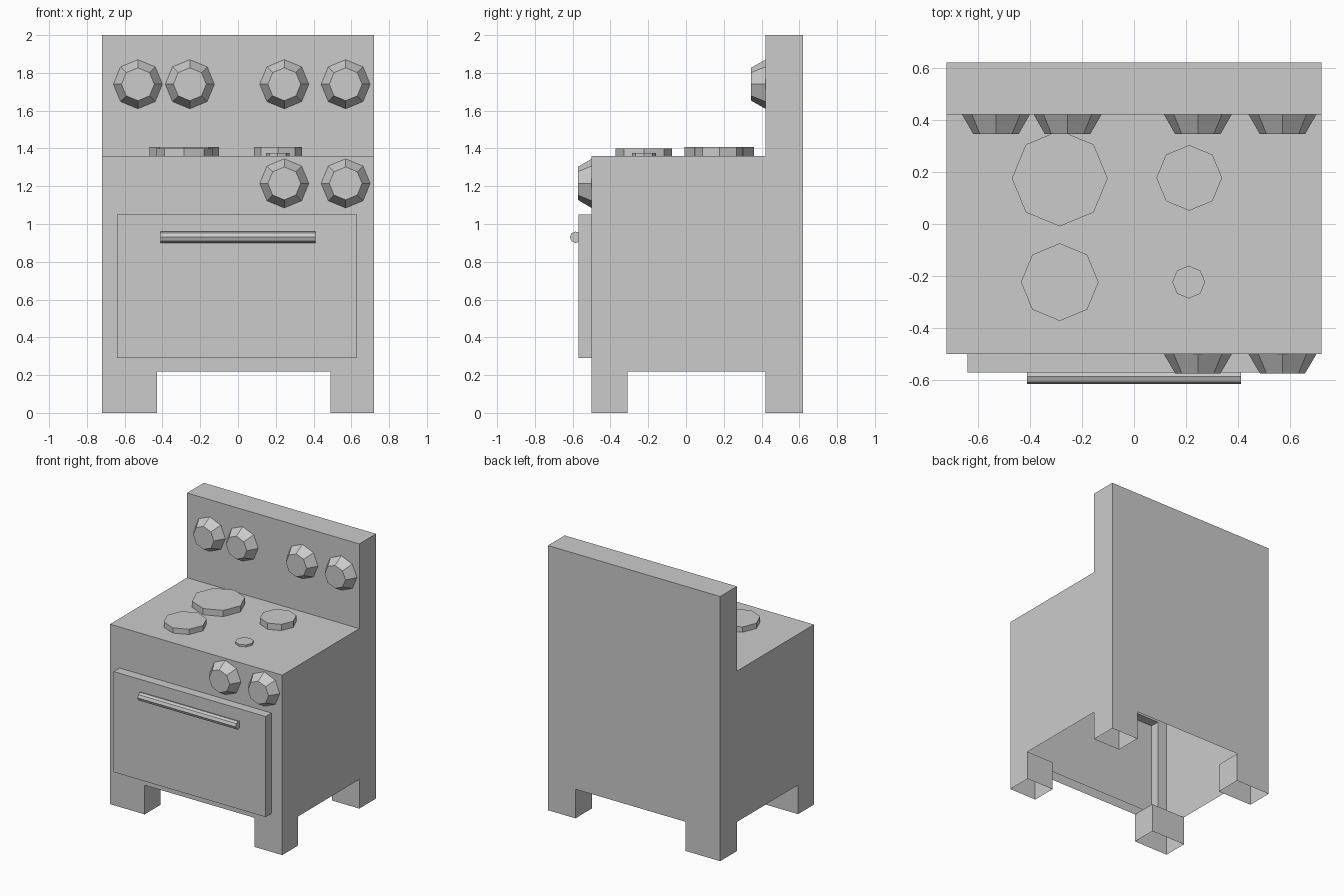
import bpy, bmesh, math
from mathutils import Matrix, Vector

if "Cube" in bpy.data.objects:
    bpy.data.objects.remove(bpy.data.objects["Cube"])


def add_object(name, bm):
    me = bpy.data.meshes.new(name)
    bm.to_mesh(me)
    bm.free()
    ob = bpy.data.objects.new(name, me)
    bpy.context.collection.objects.link(ob)
    return ob


def prism(name, profile, x0, x1):
    """Extrude a (y, z) profile along x."""
    bm = bmesh.new()
    face = bm.faces.new([bm.verts.new((x0, y, z)) for y, z in profile])
    ext = bmesh.ops.extrude_face_region(bm, geom=[face])
    moved = [v for v in ext["geom"] if isinstance(v, bmesh.types.BMVert)]
    bmesh.ops.translate(bm, verts=moved, vec=(x1 - x0, 0, 0))
    bmesh.ops.recalc_face_normals(bm, faces=bm.faces)
    return add_object(name, bm)


def box(name, x0, x1, y0, y1, z0, z1):
    return prism(name, [(y0, z0), (y1, z0), (y1, z1), (y0, z1)], x0, x1)


def octagon_cap(name, loc, r_base, r_top, height, forward=False):
    """Eight-sided disc without its hidden base, facing up or forward."""
    bm = bmesh.new()
    bmesh.ops.create_cone(bm, cap_ends=True, segments=8, radius1=r_base,
                          radius2=r_top, depth=height)
    base = [f for f in bm.faces if f.normal.z < -0.9]
    bmesh.ops.delete(bm, geom=base, context='FACES_ONLY')
    bmesh.ops.translate(bm, verts=bm.verts, vec=(0, 0, height / 2))
    turn = Matrix.Rotation(math.pi / 2 if forward else 0, 4, 'X')
    bmesh.ops.transform(bm, matrix=Matrix.Translation(loc) @ turn, verts=bm.verts)
    return add_object(name, bm)


# Body with tall back panel, raised door, and notches that leave four legs
body = prism("stove_body", [(-.50, 0), (.62, 0), (.62, 2), (.42, 2),
                            (.42, 1.36), (-.50, 1.36)], -.72, .72)
tools = [
    (box("door_block", -.64, .63, -.57, -.40, .29, 1.05), 'UNION'),
    (box("front_notch", -.43, .49, -1, 1, -1, .22), 'DIFFERENCE'),
    (box("side_notch", -1, 1, -.31, .42, -1, .22), 'DIFFERENCE'),
]
for tool, operation in tools:
    tool.hide_render = True
    mod = body.modifiers.new(tool.name, 'BOOLEAN')
    mod.object = tool
    mod.operation = operation
    mod.solver = 'EXACT'
bpy.context.view_layer.update()
graph = bpy.context.evaluated_depsgraph_get()
bm = bmesh.new()
bm.from_mesh(bpy.data.meshes.new_from_object(body.evaluated_get(graph)))
body.modifiers.clear()
for tool, _ in tools:
    bpy.data.objects.remove(tool)

# The shell is hollow and open underneath, including the legs
bm.normal_update()
under = [f for f in bm.faces
         if f.normal.z < -0.9 and f.calc_center_median().z < .25]
bmesh.ops.delete(bm, geom=under, context='FACES')
bm.to_mesh(body.data)
bm.free()

# Door handle: rounded bar meeting the door
arc = [(-.585 + .03 * math.cos(a), .93 + .03 * math.sin(a))
       for a in (math.pi * (.5 + .25 * i) for i in range(5))]
prism("door_handle", [(-.57, .956)] + arc + [(-.57, .904)], -.41, .41)

# Knobs on the back panel and above the door
for x in (-.53, -.255, .245, .57):
    octagon_cap("panel_knob", (x, .42, 1.74), .13, .087, .075, True)
for x in (.245, .57):
    octagon_cap("front_knob", (x, -.50, 1.215), .13, .087, .073, True)

# Burners
for x, y, r, h in ((-.285, .175, .184, .047), (-.285, -.223, .149, .04),
                   (.212, .177, .126, .047), (.21, -.223, .063, .015)):
    octagon_cap("burner", (x, y, 1.36), r, r, h)
